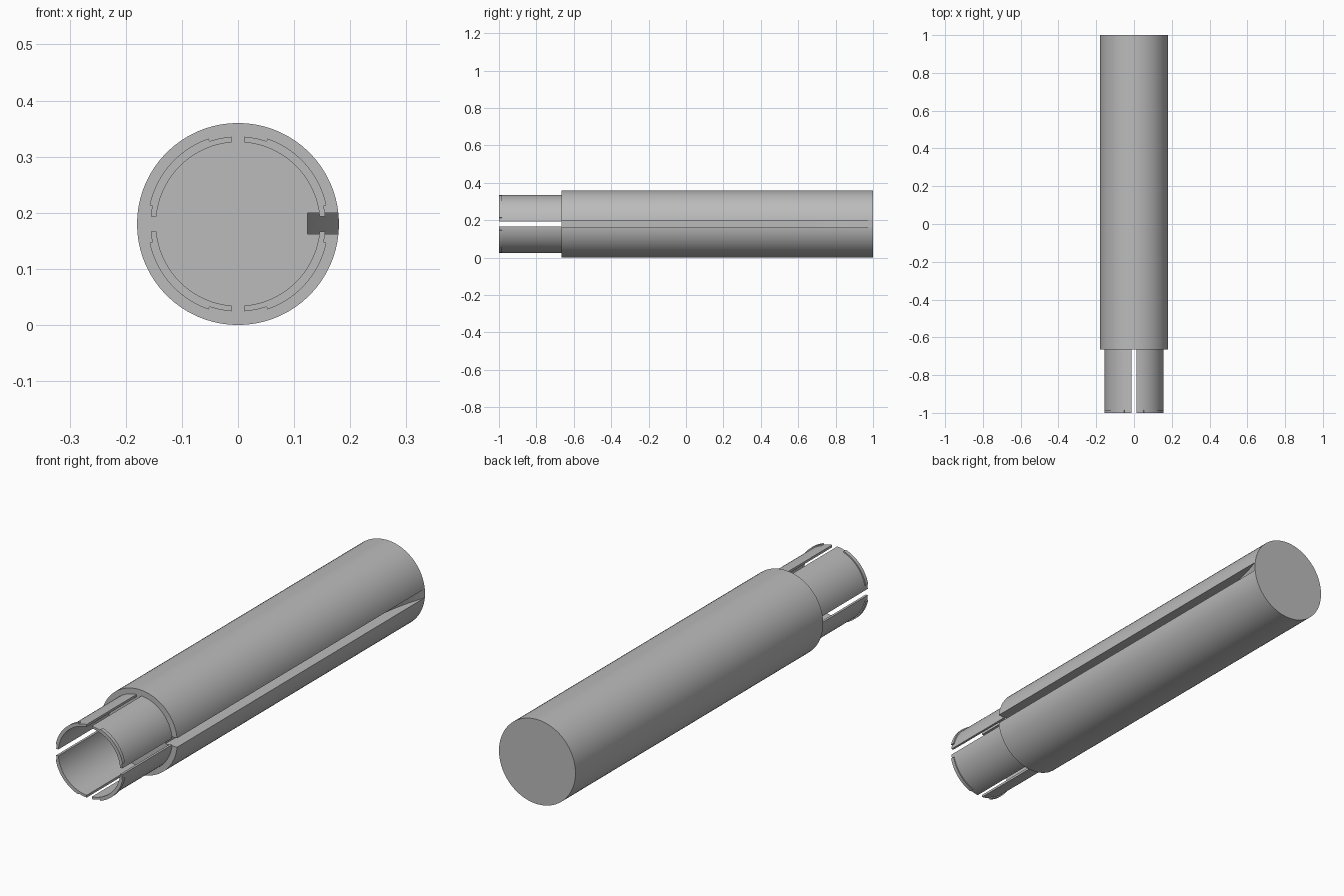
import bpy, bmesh, math

cube = bpy.data.objects.get("Cube")
if cube:
    bpy.data.objects.remove(cube, do_unlink=True)

CENTRE = 0.18        # axis height, also the body radius
SHOULDER = -0.665    # where the body meets the fingers
BORE, FINGER, LIP = 0.146, 0.156, 0.161

grey = bpy.data.materials.new("plain grey")
grey.use_nodes = True
colour = (0.5, 0.5, 0.5, 1)
grey.diffuse_color = colour
grey.node_tree.nodes["Principled BSDF"].inputs["Base Color"].default_value = colour


def make(name, bm):
    bmesh.ops.recalc_face_normals(bm, faces=bm.faces)
    mesh = bpy.data.meshes.new(name)
    bm.to_mesh(mesh)
    bm.free()
    obj = bpy.data.objects.new(name, mesh)
    bpy.context.collection.objects.link(obj)
    mesh.materials.append(grey)
    return obj


def extrude(name, outline, offset):
    """Extrude a closed outline of 3D points along an offset."""
    bm = bmesh.new()
    face = bm.faces.new([bm.verts.new(p) for p in outline])
    new = bmesh.ops.extrude_face_region(bm, geom=[face])["geom"]
    bmesh.ops.translate(bm, vec=offset, verts=[v for v in new if isinstance(v, bmesh.types.BMVert)])
    return make(name, bm)


def smooth(obj):
    bpy.ops.object.select_all(action="DESELECT")
    obj.select_set(True)
    bpy.context.view_layer.objects.active = obj
    bpy.ops.object.shade_smooth_by_angle(angle=math.radians(30))


def arc(radius, start, end, steps=18):
    return [(radius * math.cos(a), radius * math.sin(a))
            for a in (start + (end - start) * i / steps for i in range(steps + 1))]


def sector(name, inner, outer, side, up, y0, y1):
    """Ring sector in one quadrant; inner and outer are (radius, start, end)."""
    ring = arc(*outer) + arc(*inner)[::-1]
    return extrude(name, [(side * x, y0, CENTRE + up * z) for x, z in ring], (0, y1 - y0, 0))


# Body
ring = arc(CENTRE, 0, math.tau, 72)[:-1]
body = extrude("body", [(x, SHOULDER, CENTRE + z) for x, z in ring], (0, 1 - SHOULDER, 0))

# Keyway along one side, its floor curving out to the surface at the back
floor, run_out = 0.124, 0.69
outline = [(0.25, -0.8), (floor, -0.8)]
for i in range(13):
    t = i / 12
    outline.append((floor + 0.056 * t * t, run_out + (1 - run_out) * t))
outline.append((0.25, 1.0))
cutter = extrude("keyway_cutter", [(x, y, CENTRE - 0.018) for x, y in outline], (0, 0, 0.038))
cutter.hide_render = True
cutter.hide_viewport = True
cut = body.modifiers.new("keyway", "BOOLEAN")
cut.operation = "DIFFERENCE"
cut.solver = "EXACT"
cut.object = cutter
smooth(body)
bpy.ops.object.modifier_apply(modifier=cut.name)
bpy.data.objects.remove(cutter, do_unlink=True)


# Four spring fingers with straight slots between them, each with a raised tip lip
def span(radius):
    return radius, math.asin(0.0135 / radius), math.acos(0.012 / radius)


for side, side_name in ((1, "left"), (-1, "right")):
    for up, up_name in ((1, "upper"), (-1, "lower")):
        label = f"{up_name}_{side_name}"
        smooth(sector("finger_" + label, span(BORE), span(FINGER), side, up, -1, SHOULDER))
        a, b = math.radians(12), math.radians(71)
        smooth(sector("tip_lip_" + label, (FINGER - 0.003, a, b), (LIP, a, b),
                      side, up, -1, -0.984))
